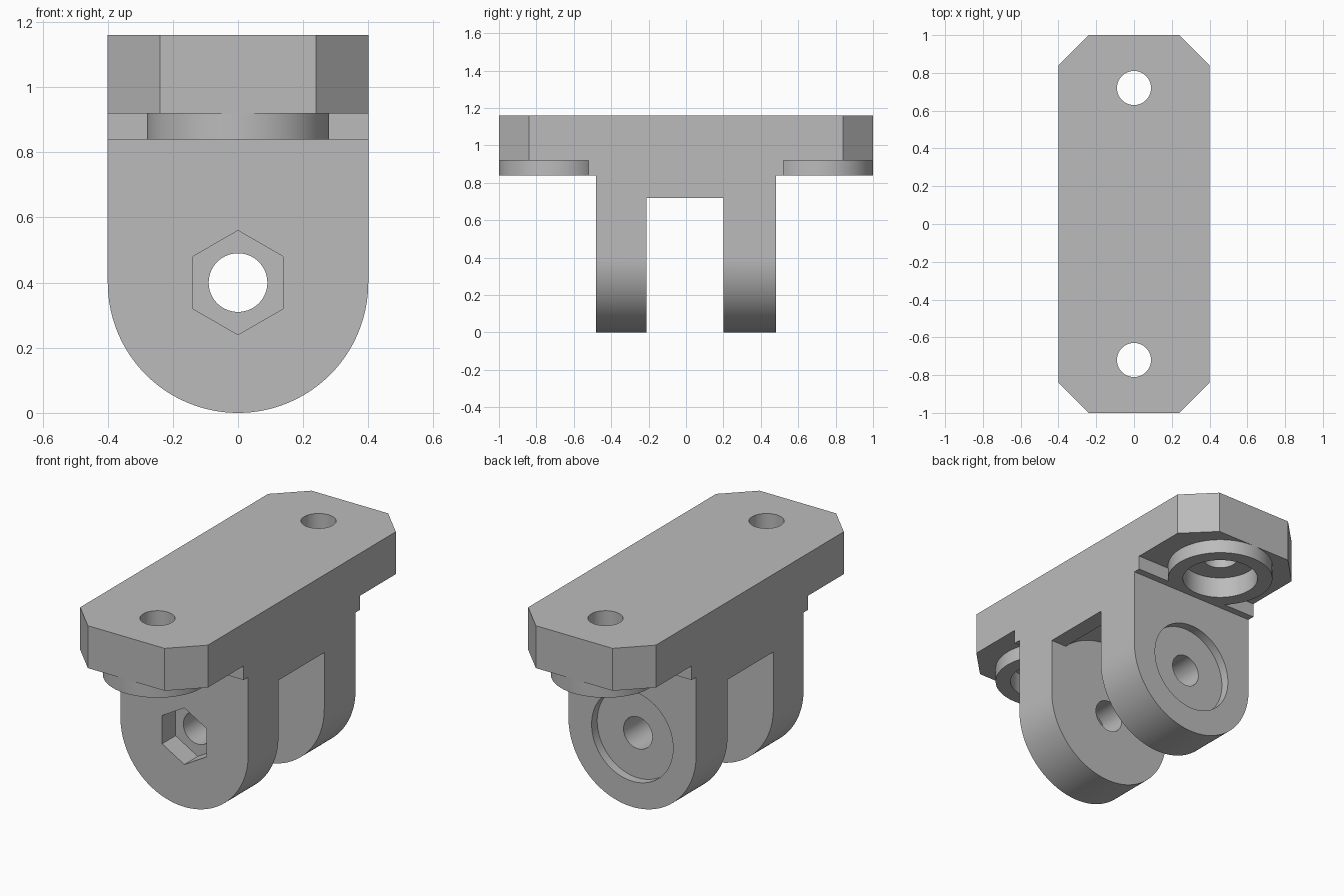
import bpy
import bmesh
from math import cos, sin, pi
from mathutils import Vector

if "Cube" in bpy.data.objects:
    bpy.data.objects.remove(bpy.data.objects["Cube"], do_unlink=True)

grey = bpy.data.materials.new("plain grey")
grey.use_nodes = True
grey.diffuse_color = (0.5, 0.5, 0.5, 1)
grey.node_tree.nodes["Principled BSDF"].inputs["Base Color"].default_value = (0.5, 0.5, 0.5, 1)

PIN_Z = 0.4      # height of the pin axis
BOLT_Y = 0.72    # distance of the bolts from the middle


def prism(name, outline, axis, start, end):
    """Extrude a 2D outline: (x, y) along z, or (x, z) along y."""
    bm = bmesh.new()
    place = (lambda a, b: (a, b, start)) if axis == "z" else (lambda a, b: (a, start, b))
    face = bm.faces.new([bm.verts.new(place(a, b)) for a, b in outline])
    step = Vector((0, 0, end - start)) if axis == "z" else Vector((0, end - start, 0))
    top = bmesh.ops.extrude_face_region(bm, geom=[face])["geom"]
    bmesh.ops.translate(bm, vec=step, verts=[v for v in top if isinstance(v, bmesh.types.BMVert)])
    bmesh.ops.recalc_face_normals(bm, faces=bm.faces)
    mesh = bpy.data.meshes.new(name)
    bm.to_mesh(mesh)
    bm.free()
    mesh.materials.append(grey)
    obj = bpy.data.objects.new(name, mesh)
    bpy.context.collection.objects.link(obj)
    return obj


def circle(a, b, radius, sides=96, turn=0.0):
    return [(a + radius * cos(turn + 2 * pi * i / sides),
             b + radius * sin(turn + 2 * pi * i / sides)) for i in range(sides)]


def rect(a0, a1, b0, b1):
    return [(a0, b0), (a1, b0), (a1, b1), (a0, b1)]


def combine(target, tool, operation):
    """Apply a boolean and discard the tool."""
    mod = target.modifiers.new(tool.name, "BOOLEAN")
    mod.operation, mod.solver, mod.object = operation, "EXACT", tool
    bpy.context.view_layer.objects.active = target
    bpy.ops.object.modifier_apply(modifier=mod.name)
    bpy.data.objects.remove(tool, do_unlink=True)


# Mounting plate with chamfered corners
plate = [(0.24, -1), (0.4, -0.84), (0.4, 0.84), (0.24, 1),
         (-0.24, 1), (-0.4, 0.84), (-0.4, -0.84), (-0.24, -1)]
bracket = prism("clevis_bracket", plate, "z", 0.92, 1.16)

# Rounded lug block and the step under the plate
lug = [(0.4 * cos(pi + pi * i / 64), PIN_Z + 0.4 * sin(pi + pi * i / 64)) for i in range(65)]
lug += [(0.4, 1.0), (-0.4, 1.0)]
combine(bracket, prism("lug_block", lug, "y", -0.48, 0.48), "UNION")
combine(bracket, prism("step", rect(-0.4, 0.4, -0.52, 0.52), "z", 0.84, 1.0), "UNION")

# Round bosses around the bolts
for side in (-1, 1):
    boss = prism("bolt_boss", circle(0, side * BOLT_Y, 0.28), "z", 0.84, 1.0)
    combine(bracket, boss, "UNION")

# Slot between the lugs, with a curved clearance in its roof
combine(bracket, prism("slot", rect(-0.5, 0.5, -0.1, 0.72), "y", -0.21, 0.2), "DIFFERENCE")
combine(bracket, prism("slot_clearance", circle(0, PIN_Z, 0.44), "y", -0.21, 0.2), "DIFFERENCE")

# Bolt holes and their counterbores
for side in (-1, 1):
    for name, radius, top in (("counterbore", 0.2, 0.96), ("bolt_hole", 0.09, 1.3)):
        cutter = prism(name, circle(0, side * BOLT_Y, radius), "z", 0.7, top)
        combine(bracket, cutter, "DIFFERENCE")

# Pin hole, hexagonal nut pocket in front, round head pocket behind
combine(bracket, prism("pin_hole", circle(0, PIN_Z, 0.09), "y", -0.6, 0.6), "DIFFERENCE")
combine(bracket, prism("nut_pocket", circle(0, PIN_Z, 0.16, 6, pi / 2), "y", -0.6, -0.36), "DIFFERENCE")
combine(bracket, prism("head_pocket", circle(0, PIN_Z, 0.255), "y", 0.43, 0.6), "DIFFERENCE")

# Smooth the round walls and keep the edges crisp
bpy.ops.object.select_all(action="DESELECT")
bracket.select_set(True)
bpy.context.view_layer.objects.active = bracket
bpy.ops.object.shade_smooth_by_angle(angle=pi / 6)
